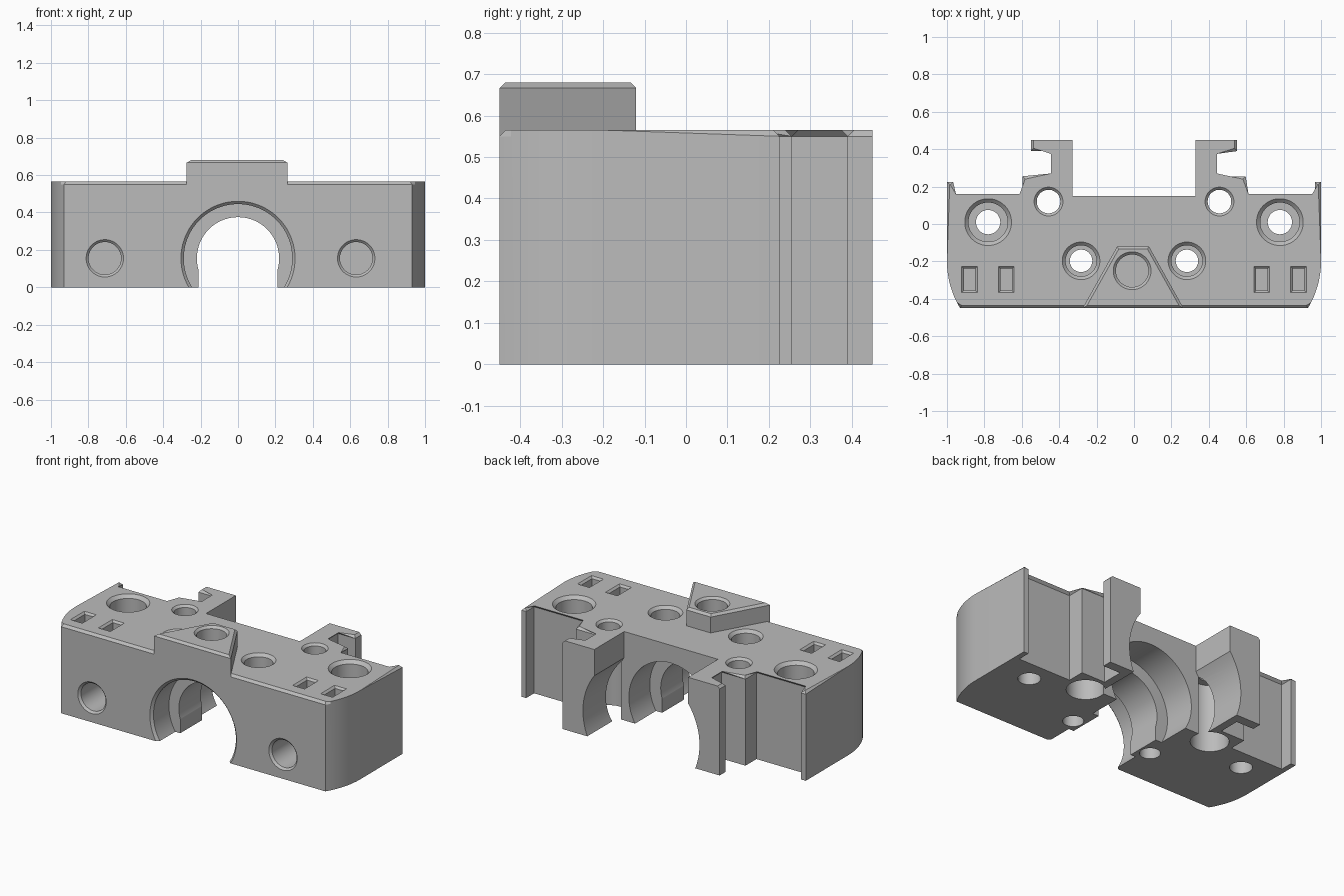
import bpy, bmesh
from math import cos, sin, pi, radians, asin

cube = bpy.data.objects.get("Cube")
if cube:
    bpy.data.objects.remove(cube, do_unlink=True)

TOP = 0.565
BORE_Z = 0.155   # height of the main bore axis

grey = bpy.data.materials.new("plain_grey")
grey.use_nodes = True
grey.diffuse_color = (0.5, 0.5, 0.5, 1)
grey.node_tree.nodes["Principled BSDF"].inputs["Base Color"].default_value = (0.5, 0.5, 0.5, 1)


def finish(bm, name):
    bmesh.ops.recalc_face_normals(bm, faces=bm.faces)
    mesh = bpy.data.meshes.new(name)
    bm.to_mesh(mesh)
    bm.free()
    mesh.materials.append(grey)
    obj = bpy.data.objects.new(name, mesh)
    bpy.context.collection.objects.link(obj)
    return obj


def loft(name, rings, chamfer=0, sharp=lambda m: False):
    """Skin equal rings of points, cap the ends, chamfer the top rim."""
    bm = bmesh.new()
    rows = [[bm.verts.new(p) for p in ring] for ring in rings]
    n = len(rows[0])
    for a, b in zip(rows, rows[1:]):
        for i in range(n):
            j = (i + 1) % n
            bm.faces.new((a[i], a[j], b[j], b[i]))
    bm.faces.new(rows[0])
    top = bm.faces.new(rows[-1])
    if chamfer:
        rim = [e for e in top.edges
               if not sharp((e.verts[0].co + e.verts[1].co) / 2)]
        bmesh.ops.bevel(bm, geom=rim, offset=chamfer, segments=1, affect='EDGES')
    return finish(bm, name)


def extrude(name, outline, z0, z1, **kw):
    return loft(name, [[(x, y, z) for x, y in outline] for z in (z0, z1)], **kw)


def lathe(name, profile, x, v, axis='Z', segs=64):
    """Stepped round cutter from (radius, position along axis) pairs."""
    rings = []
    for r, h in profile:
        ring = []
        for i in range(segs):
            a = 2 * pi * (i + 0.5) / segs
            p, q = x + r * cos(a), v + r * sin(a)
            ring.append((p, q, h) if axis == 'Z' else (p, h, q))
        rings.append(ring)
    return loft(name, rings)


def combine(target, tool, operation='DIFFERENCE'):
    tool.hide_render = True
    mod = target.modifiers.new(tool.name, 'BOOLEAN')
    mod.object, mod.operation, mod.solver = tool, operation, 'EXACT'
    bpy.context.view_layer.objects.active = target
    bpy.ops.object.modifier_apply(modifier=mod.name)
    bpy.data.objects.remove(tool, do_unlink=True)


def rect(x, y, w, d):
    return [(x - w, y - d), (x + w, y - d), (x + w, y + d), (x - w, y + d)]


# Block outline: rounded front corner, end lip, step and hooked rear arm
R = 0.48
sweep = asin(0.25 / R)
half = [(1 - R + R * cos(a), -0.2 + R * sin(a))
        for a in (-sweep * (1 - i / 8) for i in range(9))]
half += [(1, 0.225), (0.967, 0.225), (0.967, 0.145), (0.597, 0.145),
         (0.597, 0.255), (0.43, 0.255), (0.43, 0.39), (0.552, 0.39),
         (0.552, 0.45), (0.33, 0.45), (0.33, 0.15)]
outline = half + [(-x, y) for x, y in reversed(half)]


def plain_edge(m):
    return m.y > 0.44 or abs(abs(m.x) - 0.33) < 0.01 or (m.y > 0 and abs(m.x) < 0.1)


body = extrude("clamp_block", outline, 0, TOP, chamfer=0.015, sharp=plain_edge)

# Raised wedge on the front of the top
wedge = extrude("raised_wedge", [(-0.275, -0.45), (0.265, -0.45), (0.08, -0.12), (-0.09, -0.12)],
                0.5, 0.68, chamfer=0.014)
combine(body, wedge, 'UNION')

# Main bore: wide front seat, narrow rib, wide rear seat, clearance between arms
bore = [("front_seat", [(0.32, -0.465), (0.29, -0.435), (0.29, -0.28)]),
        ("rib_bore", [(0.22, -0.4), (0.22, 0.1)]),
        ("rear_seat", [(0.297, -0.06), (0.297, 0.3)]),
        ("arm_clearance", [(0.41, 0.15), (0.41, 0.6)])]
for name, profile in bore:
    combine(body, lathe(name, profile, 0, BORE_Z, 'Y', 96))
combine(body, extrude("rib_slot", rect(0, -0.1, 0.21, 0.22), -0.1, 0.1))

# Vertical holes and rectangular pockets, mirrored left and right
for s in (-1, 1):
    holes = [
        ("bolt_hole", [(0.065, -0.1), (0.065, 0.3), (0.105, 0.3), (0.105, TOP - 0.02),
                       (0.145, TOP + 0.02)], 0.78, 0.01),
        ("inner_hole", [(0.06, -0.1), (0.06, 0.35), (0.083, 0.35), (0.083, TOP - 0.018),
                        (0.12, TOP + 0.02)], 0.283, -0.197),
        ("rear_hole", [(0.11, -0.1), (0.11, 0.43), (0.063, 0.43), (0.063, TOP - 0.014),
                       (0.097, TOP + 0.02)], 0.457, 0.12)]
    for name, profile, x, y in holes:
        combine(body, lathe(name, profile, s * x, y))
    for x in (0.683, 0.88):
        sizes = [(0, TOP - 0.1), (0, TOP - 0.012), (0.022, TOP + 0.01)]
        rings = [[(px, py, z) for px, py in rect(s * x, -0.297, 0.03 + g, 0.058 + g)]
                 for g, z in sizes]
        combine(body, loft("pocket", rings))

# Blind holes in the front face and in the wedge
for x in (-0.712, 0.632):
    combine(body, lathe("front_hole", [(0.12, -0.47), (0.087, -0.437), (0.087, -0.15)],
                        x, BORE_Z, 'Y'))
combine(body, lathe("wedge_hole", [(0.087, 0.48), (0.087, 0.666), (0.12, 0.699)], -0.01, -0.25))

# Smooth the round walls, keep the hard edges
for o in bpy.context.selected_objects:
    o.select_set(False)
body.select_set(True)
bpy.context.view_layer.objects.active = body
bpy.ops.object.shade_smooth_by_angle(angle=radians(30))
